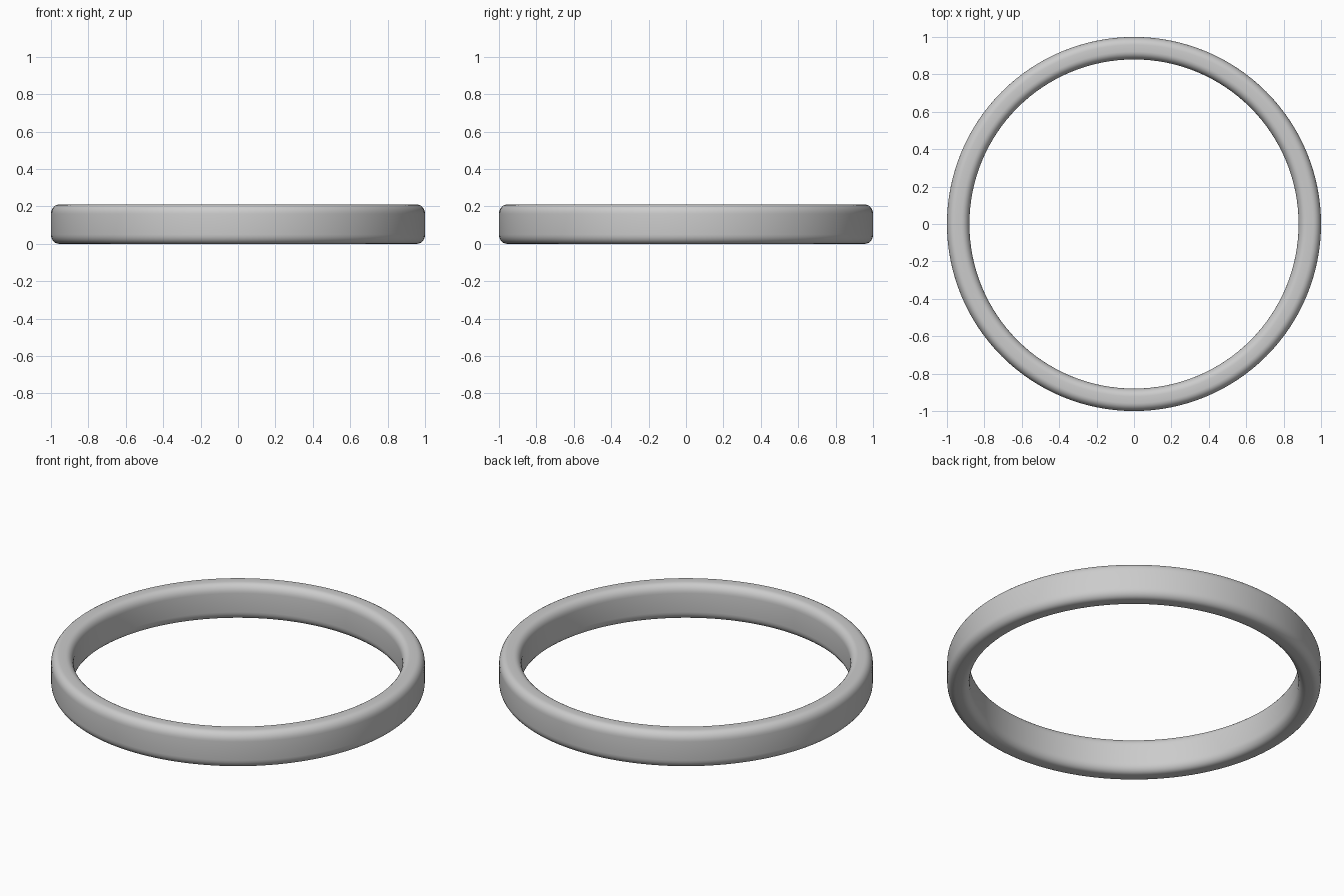
import bpy, bmesh, math

if "Cube" in bpy.data.objects:
    bpy.data.objects.remove(bpy.data.objects["Cube"])

OUTER, INNER, HEIGHT = 1.0, 0.88, 0.21
RX, RZ = 0.042, 0.05          # corner rounding of the band section
SEGMENTS, CORNER_STEPS = 128, 6

# Rounded-rectangle cross-section (radius, z)
mid = (OUTER + INNER) / 2
half_w, half_h = (OUTER - INNER) / 2, HEIGHT / 2
profile = []
for corner, (sx, sz) in enumerate([(1, 1), (-1, 1), (-1, -1), (1, -1)]):
    for i in range(CORNER_STEPS + 1):
        a = math.pi / 2 * (corner + i / CORNER_STEPS)
        profile.append((mid + sx * (half_w - RX) + RX * math.cos(a),
                        half_h + sz * (half_h - RZ) + RZ * math.sin(a)))

# Revolve the section into a closed ring
bm = bmesh.new()
rings = []
for s in range(SEGMENTS):
    t = 2 * math.pi * s / SEGMENTS
    rings.append([bm.verts.new((r * math.cos(t), r * math.sin(t), z)) for r, z in profile])
n = len(profile)
for s in range(SEGMENTS):
    a, b = rings[s], rings[(s + 1) % SEGMENTS]
    for i in range(n):
        j = (i + 1) % n
        bm.faces.new((a[i], b[i], b[j], a[j])).smooth = True
bmesh.ops.recalc_face_normals(bm, faces=bm.faces)

mesh = bpy.data.meshes.new("ring_band")
bm.to_mesh(mesh)
bm.free()
ring = bpy.data.objects.new("ring_band", mesh)
bpy.context.collection.objects.link(ring)
